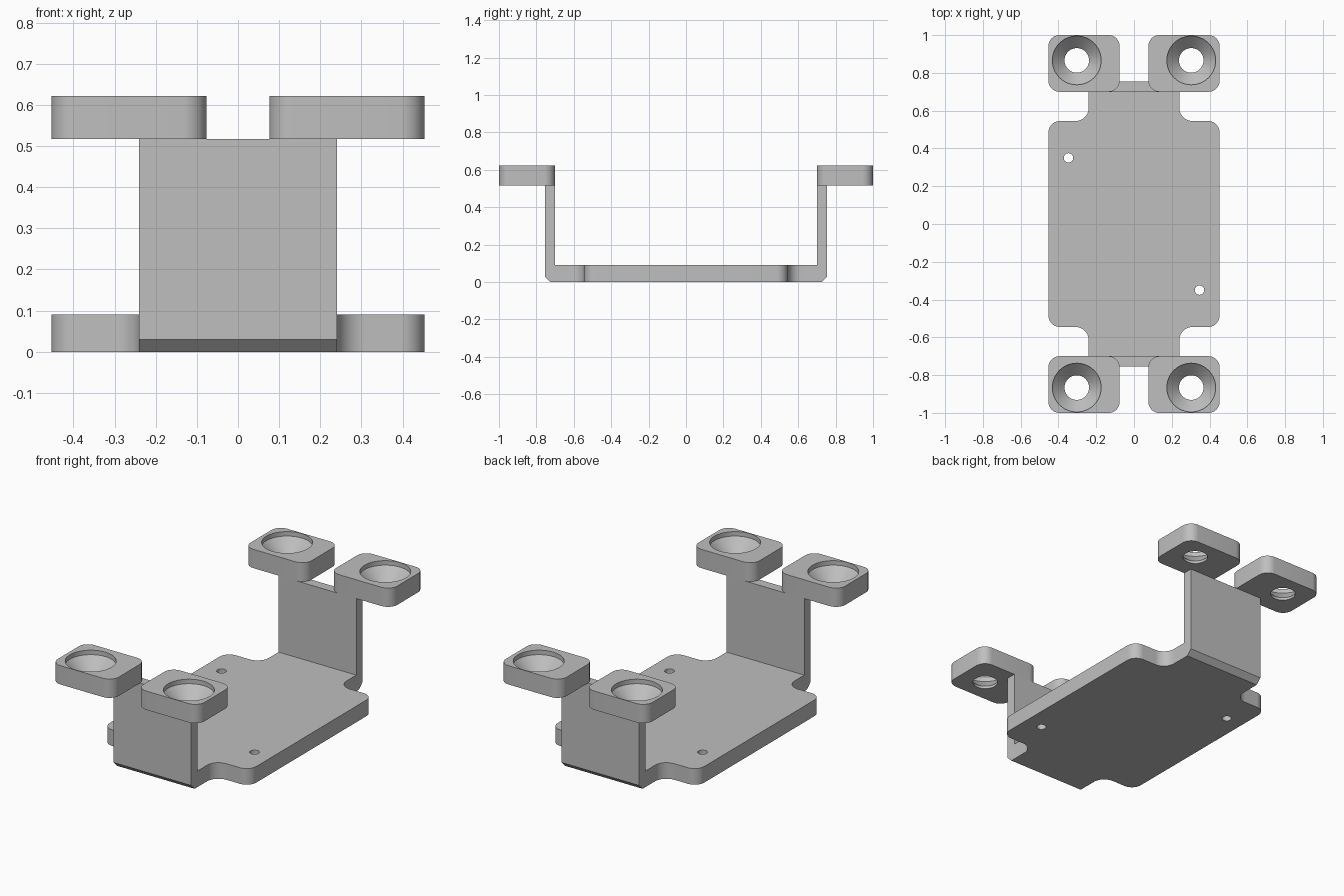
import bpy, bmesh, math
from mathutils import Vector

cube = bpy.data.objects.get("Cube")
if cube:
    bpy.data.objects.remove(cube, do_unlink=True)

grey = bpy.data.materials.new("plain grey")
grey.use_nodes = True
colour = (0.52, 0.52, 0.52, 1)
grey.diffuse_color = colour
grey.node_tree.nodes["Principled BSDF"].inputs["Base Color"].default_value = colour


def rounded(corners, steps=10):
    """Fillet the right-angled corners (x, y, radius) of an outline."""
    out = []
    for i, (x, y, r) in enumerate(corners):
        p = Vector((x, y))
        if r == 0:
            out.append(p)
            continue
        u = (Vector(corners[i - 1][:2]) - p).normalized()
        v = (Vector(corners[(i + 1) % len(corners)][:2]) - p).normalized()
        for s in range(steps + 1):
            t = math.pi / 2 * s / steps
            out.append(p + r * (u + v) - r * (v * math.cos(t) + u * math.sin(t)))
    return out


def finish(name, bm):
    bmesh.ops.recalc_face_normals(bm, faces=bm.faces)
    mesh = bpy.data.meshes.new(name)
    bm.to_mesh(mesh)
    bm.free()
    mesh.materials.append(grey)
    ob = bpy.data.objects.new(name, mesh)
    bpy.context.collection.objects.link(ob)
    return ob


def prism(name, outline, lo, hi, along_x=False):
    """Extrude an outline along z, or a (y, z) outline along x."""
    bm = bmesh.new()
    place = (lambda p: (lo, p[0], p[1])) if along_x else (lambda p: (p[0], p[1], lo))
    face = bm.faces.new([bm.verts.new(place(p)) for p in outline])
    new = bmesh.ops.extrude_face_region(bm, geom=[face])["geom"]
    shift = (hi - lo, 0, 0) if along_x else (0, 0, hi - lo)
    bmesh.ops.translate(bm, vec=shift, verts=[g for g in new if isinstance(g, bmesh.types.BMVert)])
    return finish(name, bm)


def turned(name, profile, x, y, sides=48):
    """Solid of revolution from (radius, z) rings."""
    bm = bmesh.new()
    angles = [2 * math.pi * i / sides for i in range(sides)]
    rings = [[bm.verts.new((x + r * math.cos(a), y + r * math.sin(a), z)) for a in angles]
             for r, z in profile]
    for a, b in zip(rings, rings[1:]):
        for i in range(sides):
            j = (i + 1) % sides
            bm.faces.new((a[i], a[j], b[j], b[i]))
    bm.faces.new(rings[0])
    bm.faces.new(rings[-1])
    return finish(name, bm)


def combine(ob, tool, operation):
    """Apply a boolean and discard the tool."""
    tool.hide_render = True
    mod = ob.modifiers.new("cut", "BOOLEAN")
    mod.operation = operation
    mod.solver = "EXACT"
    mod.object = tool
    bpy.context.view_layer.objects.active = ob
    bpy.ops.object.modifier_apply(modifier=mod.name)
    bpy.data.objects.remove(tool, do_unlink=True)


def smooth(ob):
    bpy.ops.object.select_all(action="DESELECT")
    ob.select_set(True)
    bpy.context.view_layer.objects.active = ob
    bpy.ops.object.shade_smooth_by_angle(angle=math.radians(25))


PAD_BOTTOM, PAD_TOP = 0.517, 0.622
HALF_WIDTH = 0.453

# Bracket: U-shaped side profile trimmed by the plan outline with narrow necks
half = [(0.725, 0), (0.755, 0.03), (0.755, PAD_BOTTOM), (0.70, PAD_BOTTOM), (0.70, 0.09)]
bracket = prism("bracket", half + [(-y, z) for y, z in reversed(half)], -0.6, 0.6, along_x=True)
quarter = [(HALF_WIDTH, 0.545, 0.06), (0.24, 0.545, 0.07), (0.24, 0.85, 0)]
plan = []
for sx, sy in ((1, 1), (-1, 1), (-1, -1), (1, -1)):
    points = quarter if sx == sy else quarter[::-1]
    plan += [(sx * x, sy * y, r) for x, y, r in points]
combine(bracket, prism("plan_cutter", rounded(plan), -0.1, 0.8), "INTERSECT")

# Two small pin holes on a diagonal
for s in (-1, 1):
    combine(bracket, turned("pin_cutter", [(0.025, -0.1), (0.025, 0.2)], s * 0.347, -s * 0.35, 24),
            "DIFFERENCE")
smooth(bracket)

# Four mounting pads with countersunk screw holes
for sy, end in ((-1, "front"), (1, "back")):
    for sx, side in ((-1, "right"), (1, "left")):
        r = 0.058
        box = [(0.076, 0.70, r), (HALF_WIDTH, 0.70, r), (HALF_WIDTH, 1.0, r), (0.076, 1.0, r)]
        pad = prism(f"{end}_{side}_pad", rounded([(sx * x, sy * y, c) for x, y, c in box]),
                    PAD_BOTTOM, PAD_TOP)
        sink = [(0.065, 0.45), (0.065, 0.532), (0.129, 0.597), (0.129, 0.7)]
        combine(pad, turned("screw_cutter", sink, sx * 0.303, sy * 0.866), "DIFFERENCE")
        smooth(pad)
